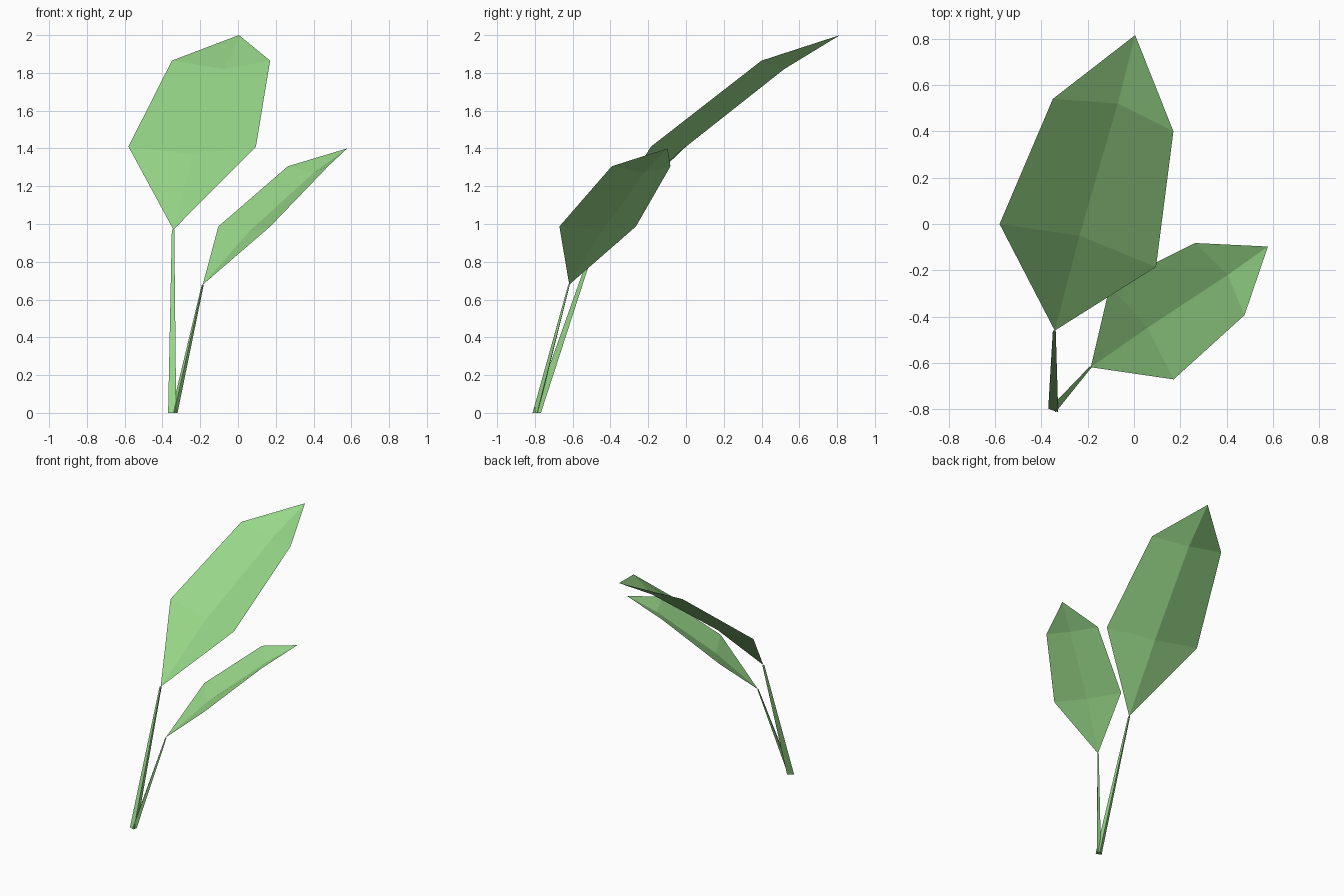
import bpy
import math
from mathutils import Matrix, Vector

if "Cube" in bpy.data.objects:
    bpy.data.objects.remove(bpy.data.objects["Cube"])

green = bpy.data.materials.new("leaf green")
green.diffuse_color = (0.314, 0.686, 0.25, 1)
green.use_nodes = True
green.node_tree.nodes["Principled BSDF"].inputs["Base Color"].default_value = green.diffuse_color

ROOT = Vector((-0.34, -0.80, 0.0))
LEAF_BASE = (-0.342, -0.46, 0.97)
LEAF_TIP = (0.005, 0.815, 2.0)
# rows across the leaf: left edge, sunken midrib, right edge
LEAF_ROWS = [
    [(-0.58, 0.0, 1.41), (-0.235, -0.05, 1.37), (0.095, -0.185, 1.41)],
    [(-0.35, 0.54, 1.865), (-0.07, 0.52, 1.82), (0.17, 0.40, 1.865)],
]
STEM_BASE = [(-0.37, -0.797, 0), (-0.327, -0.812, 0), (-0.33, -0.768, 0)]


def add_part(name, verts, faces, matrix):
    mesh = bpy.data.meshes.new(name)
    mesh.from_pydata([matrix @ Vector(v) for v in verts], [], faces)
    mesh.materials.append(green)
    obj = bpy.data.objects.new(name, mesh)
    bpy.context.collection.objects.link(obj)
    return obj


def add_sprig(prefix, matrix):
    # creased leaf blade
    verts = [LEAF_BASE] + LEAF_ROWS[0] + LEAF_ROWS[1] + [LEAF_TIP]
    faces = []
    for i in (1, 2):
        faces += [(0, i + 1, i), (i, i + 1, i + 4, i + 3), (i + 3, i + 4, 7)]
    add_part(prefix + "_leaf", verts, faces, matrix)

    # three-sided tapering stem
    centre = sum((Vector(v) for v in STEM_BASE), Vector()) / 3
    top = [Vector(LEAF_BASE) + (Vector(v) - centre) * 0.3 for v in STEM_BASE]
    sides = [(i, (i + 1) % 3, (i + 1) % 3 + 3, i + 3) for i in range(3)]
    add_part(prefix + "_stem", STEM_BASE + top,
             sides + [(2, 1, 0), (3, 4, 5)], matrix)


# the small sprig is the large one scaled and turned about the root
add_sprig("large", Matrix.Identity(4))
add_sprig("small", Matrix.Translation(ROOT)
          @ Matrix.Rotation(math.radians(-40.5), 4, 'Z')
          @ Matrix.Scale(0.7, 4)
          @ Matrix.Translation(-ROOT))
